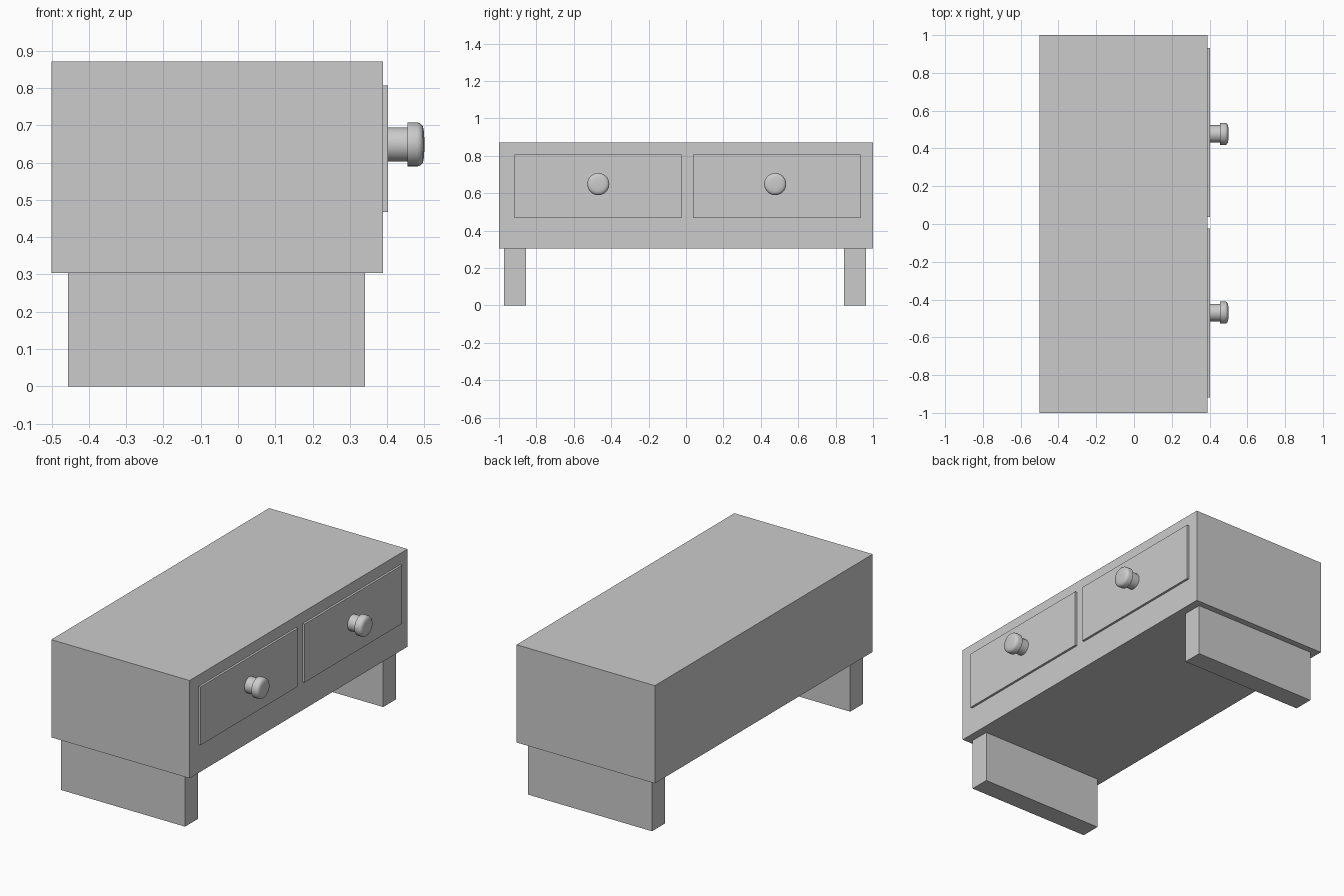
import bpy, bmesh, math

if "Cube" in bpy.data.objects:
    bpy.data.objects.remove(bpy.data.objects["Cube"])


def box(name, lo, hi):
    """Axis-aligned box between two corners."""
    bm = bmesh.new()
    bmesh.ops.create_cube(bm, size=1)
    for v in bm.verts:
        v.co = [(a + b) / 2 + c * (b - a) for a, b, c in zip(lo, hi, v.co)]
    mesh = bpy.data.meshes.new(name)
    bm.to_mesh(mesh)
    bm.free()
    obj = bpy.data.objects.new(name, mesh)
    bpy.context.collection.objects.link(obj)
    return obj


def lathe_x(name, profile, y, z, sides=32):
    """Revolve (x, radius) points around an x-parallel axis."""
    bm = bmesh.new()
    rings = []
    for x, r in profile:
        rings.append([bm.verts.new((x, y + r * math.cos(2 * math.pi * i / sides),
                                    z + r * math.sin(2 * math.pi * i / sides)))
                      for i in range(sides)])
    for a, b in zip(rings, rings[1:]):
        for i in range(sides):
            j = (i + 1) % sides
            bm.faces.new((a[i], a[j], b[j], b[i]))
    bm.faces.new(rings[0])
    bm.faces.new(rings[-1])
    bmesh.ops.recalc_face_normals(bm, faces=bm.faces[:])
    mesh = bpy.data.meshes.new(name)
    bm.to_mesh(mesh)
    bm.free()
    obj = bpy.data.objects.new(name, mesh)
    bpy.context.collection.objects.link(obj)
    bpy.ops.object.select_all(action='DESELECT')
    obj.select_set(True)
    bpy.context.view_layer.objects.active = obj
    bpy.ops.object.shade_smooth_by_angle(angle=math.radians(40))
    return obj


# Cabinet body
box("cabinet_body", (-0.5, -1.0, 0.304), (0.389, 1.0, 0.872))

# Slab legs across the depth at each end
for side, y0, y1 in (("left", -0.973, -0.856), ("right", 0.846, 0.963)):
    box(f"{side}_leg", (-0.456, y0, 0.0), (0.341, y1, 0.304))

# Knob: straight stem, rounded cap
knob = [(0.402, 0.046), (0.455, 0.046), (0.455, 0.059), (0.482, 0.059),
        (0.490, 0.056), (0.496, 0.049), (0.499, 0.036), (0.5, 0.018)]

# Raised drawer fronts with a knob each
for side, y0, y1, yk in (("left", -0.918, -0.023, -0.469),
                         ("right", 0.038, 0.933, 0.477)):
    box(f"{side}_drawer_front", (0.389, y0, 0.468), (0.402, y1, 0.807))
    lathe_x(f"{side}_knob", knob, yk, 0.649)
